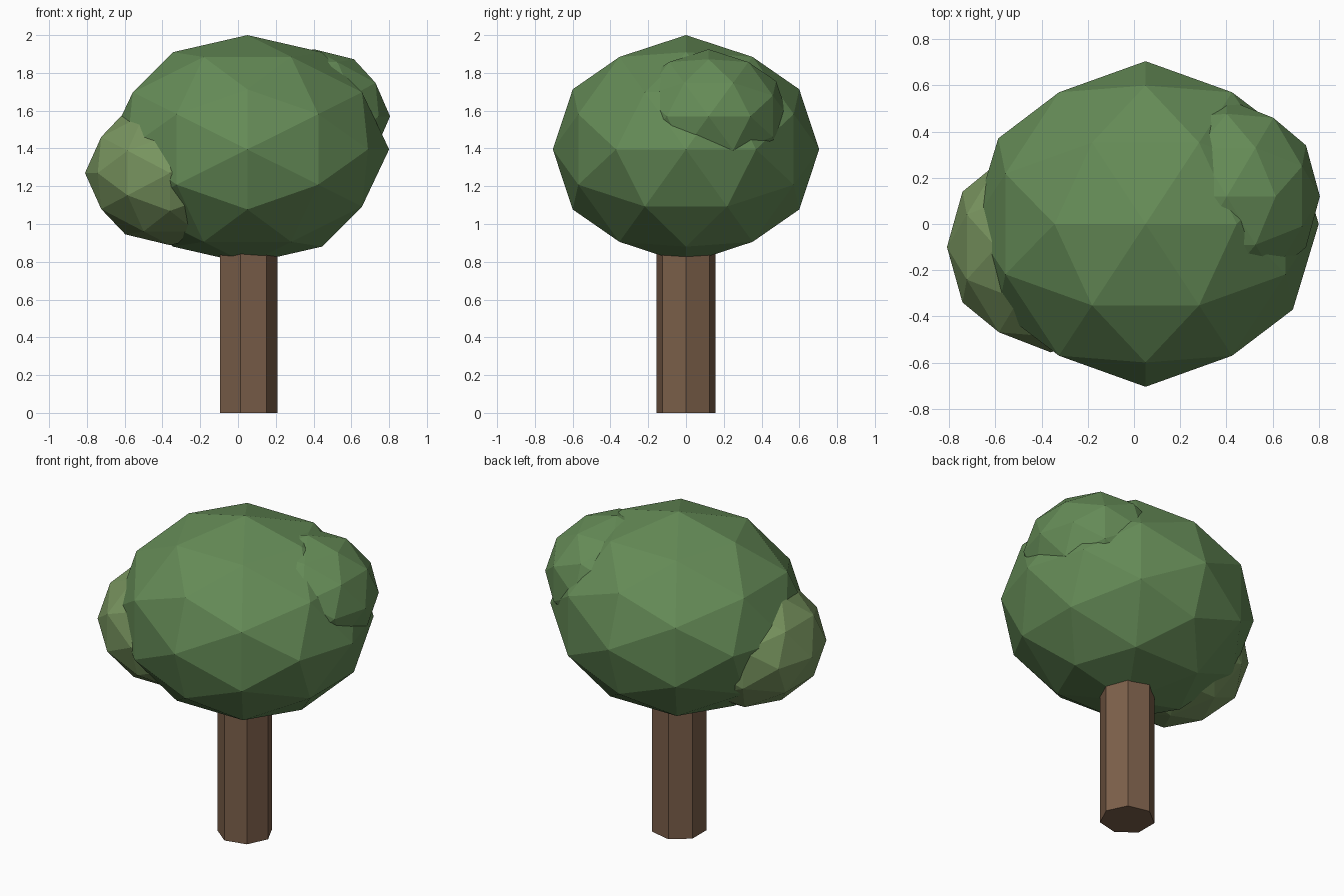
import bpy, bmesh, math
from mathutils import Matrix, Vector

if "Cube" in bpy.data.objects:
    bpy.data.objects.remove(bpy.data.objects["Cube"])


def material(name, color):
    m = bpy.data.materials.new(name)
    m.diffuse_color = (*color, 1)
    m.use_nodes = True
    m.node_tree.nodes["Principled BSDF"].inputs["Base Color"].default_value = m.diffuse_color
    return m


def add_object(name, bm, mat):
    mesh = bpy.data.meshes.new(name)
    bm.to_mesh(mesh)
    bm.free()
    mesh.materials.append(mat)
    obj = bpy.data.objects.new(name, mesh)
    bpy.context.collection.objects.link(obj)


def leaf_ball(name, center, radii, mat):
    # Faceted ball, turned so an edge midpoint faces straight up, then stretched
    bm = bmesh.new()
    turn = Matrix.Rotation(-math.atan(2) / 2, 4, 'Y')
    place = Matrix.Translation(center) @ Matrix.Diagonal((*radii, 1)) @ turn
    bmesh.ops.create_icosphere(bm, subdivisions=2, radius=1)
    bmesh.ops.transform(bm, matrix=place, verts=bm.verts)
    add_object(name, bm, mat)


green = material("leaf_green", (0.13, 0.26, 0.095))
light_green = material("light_leaf_green", (0.19, 0.30, 0.115))
brown = material("bark_brown", (0.20, 0.115, 0.068))

# Foliage
leaf_ball("main_crown", (0.05, 0, 1.395), (0.75, 0.705, 0.605), green)
leaf_ball("upper_right_foliage", (0.402, 0.12, 1.57), (0.403, 0.42, 0.355), green)
leaf_ball("lower_left_foliage", (-0.36, -0.10, 1.27), (0.45, 0.456, 0.382), light_green)

# Seven-sided trunk, one corner towards +x
bm = bmesh.new()
ring = [bm.verts.new((0.05 + 0.16 * math.cos(a), 0.16 * math.sin(a), 0))
        for a in (i * math.tau / 7 for i in range(7))]
base = bm.faces.new(ring)
top = bmesh.ops.extrude_face_region(bm, geom=[base], use_keep_orig=True)
bmesh.ops.translate(bm, vec=Vector((0, 0, 0.95)),
                    verts=[v for v in top["geom"] if isinstance(v, bmesh.types.BMVert)])
bmesh.ops.recalc_face_normals(bm, faces=bm.faces)
add_object("trunk", bm, brown)
